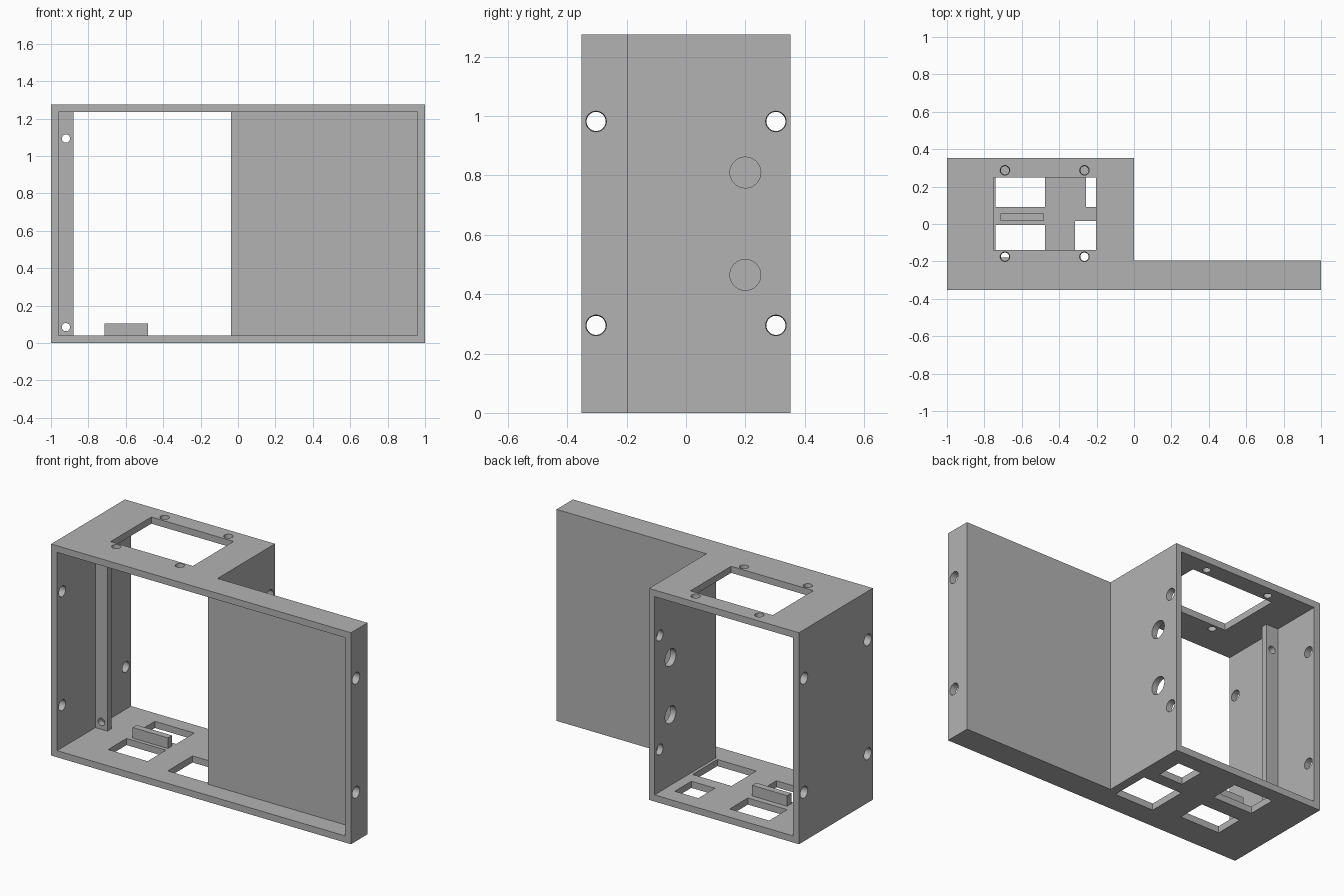
import bpy, bmesh, math
from mathutils import Matrix, Vector

if "Cube" in bpy.data.objects:
    bpy.data.objects.remove(bpy.data.objects["Cube"], do_unlink=True)

grey = bpy.data.materials.new("plain grey")
grey.use_nodes = True
grey.diffuse_color = (0.45, 0.45, 0.45, 1)
grey.node_tree.nodes["Principled BSDF"].inputs["Base Color"].default_value = (0.45, 0.45, 0.45, 1)

WALL, HEIGHT, BACK = 0.04, 1.275, 0.352


def to_object(bm, name):
    bmesh.ops.recalc_face_normals(bm, faces=bm.faces[:])
    mesh = bpy.data.meshes.new(name)
    bm.to_mesh(mesh)
    bm.free()
    mesh.materials.append(grey)
    obj = bpy.data.objects.new(name, mesh)
    bpy.context.collection.objects.link(obj)
    return obj


def box(name, x0, x1, y0, y1, z0, z1):
    bm = bmesh.new()
    bmesh.ops.create_cube(bm, size=1)
    for v in bm.verts:
        v.co = [lo + (c + 0.5) * (hi - lo)
                for c, lo, hi in zip(v.co, (x0, y0, z0), (x1, y1, z1))]
    return to_object(bm, name)


def drill(centre, direction, outer, inner):
    """Slightly tapered drill; the wide end lies along direction."""
    bm = bmesh.new()
    turn = Vector(direction).to_track_quat('Z', 'Y').to_matrix().to_4x4()
    bmesh.ops.create_cone(bm, cap_ends=True, segments=32, radius1=inner, radius2=outer,
                          depth=WALL + 0.006, matrix=Matrix.Translation(centre) @ turn)
    return to_object(bm, "drill")


def cut(target, cutter):
    cutter.hide_render = True
    mod = target.modifiers.new("cut", 'BOOLEAN')
    mod.operation, mod.solver, mod.object = 'DIFFERENCE', 'EXACT', cutter
    bpy.context.view_layer.objects.active = target
    bpy.ops.object.modifier_apply(modifier=mod.name)
    bpy.data.objects.remove(cutter, do_unlink=True)


# L-shaped housing
outline = [(-1, -BACK), (1, -BACK), (1, -0.195), (0, -0.195), (0, BACK), (-1, BACK)]
bm = bmesh.new()
base = bm.faces.new([bm.verts.new((x, y, 0)) for x, y in outline])
ext = bmesh.ops.extrude_face_region(bm, geom=[base])["geom"]
bmesh.ops.translate(bm, vec=(0, 0, HEIGHT), verts=[g for g in ext if isinstance(g, bmesh.types.BMVert)])
housing = to_object(bm, "housing")

# Shallow front recess and open-ended chamber
cut(housing, box("recess", -0.96, 0.96, -0.5, -0.235, WALL, HEIGHT - WALL))
cut(housing, box("chamber", -0.96, -0.037, -0.6, 0.6, WALL, HEIGHT - WALL))

# Roof window and floor windows
cut(housing, box("roof_window", -0.752, -0.203, -0.14, 0.248, 1.2, 1.4))
for x0, x1, y0, y1 in [(-0.74, -0.477, 0.092, 0.265), (-0.74, -0.477, -0.18, -0.005),
                       (-0.257, -0.1, 0.092, 0.25), (-0.315, -0.055, -0.22, 0.017)]:
    cut(housing, box("floor_window", x0, x1, y0, y1, -0.1, 0.06))

# Screw holes in the side walls
for z in (0.295, 0.982):
    for centre_x, y, side in [(-0.98, -0.303, -1), (-0.98, 0.303, -1),
                              (0.98, -0.303, 1), (-0.0185, 0.303, 1)]:
        cut(housing, drill((centre_x, y, z), (side, 0, 0), 0.035, 0.032))

# Cable holes in the inner wall
for z in (0.465, 0.81):
    cut(housing, drill((-0.0185, 0.2, z), (1, 0, 0), 0.052, 0.052))

# Screw holes around the roof window
for x in (-0.69, -0.265):
    for y in (-0.175, 0.287):
        cut(housing, drill((x, y, HEIGHT - WALL / 2), (0, 0, 1), 0.026, 0.022))

# Upright mounting flange on the side wall
flange = box("mounting_flange", -0.96, -0.88, 0.012, 0.05, WALL, HEIGHT - WALL)
for z in (0.085, 1.093):
    cut(flange, drill((-0.92, 0.031, z), (0, -1, 0), 0.022, 0.022))

# Locating tab on the floor
tab = box("floor_tab", -0.715, -0.48, 0.018, 0.057, WALL, 0.104)

# Smooth hole walls, sharp everywhere else
bpy.ops.object.select_all(action='DESELECT')
for obj in (housing, flange, tab):
    obj.select_set(True)
bpy.context.view_layer.objects.active = housing
bpy.ops.object.shade_smooth_by_angle(angle=math.radians(30))
